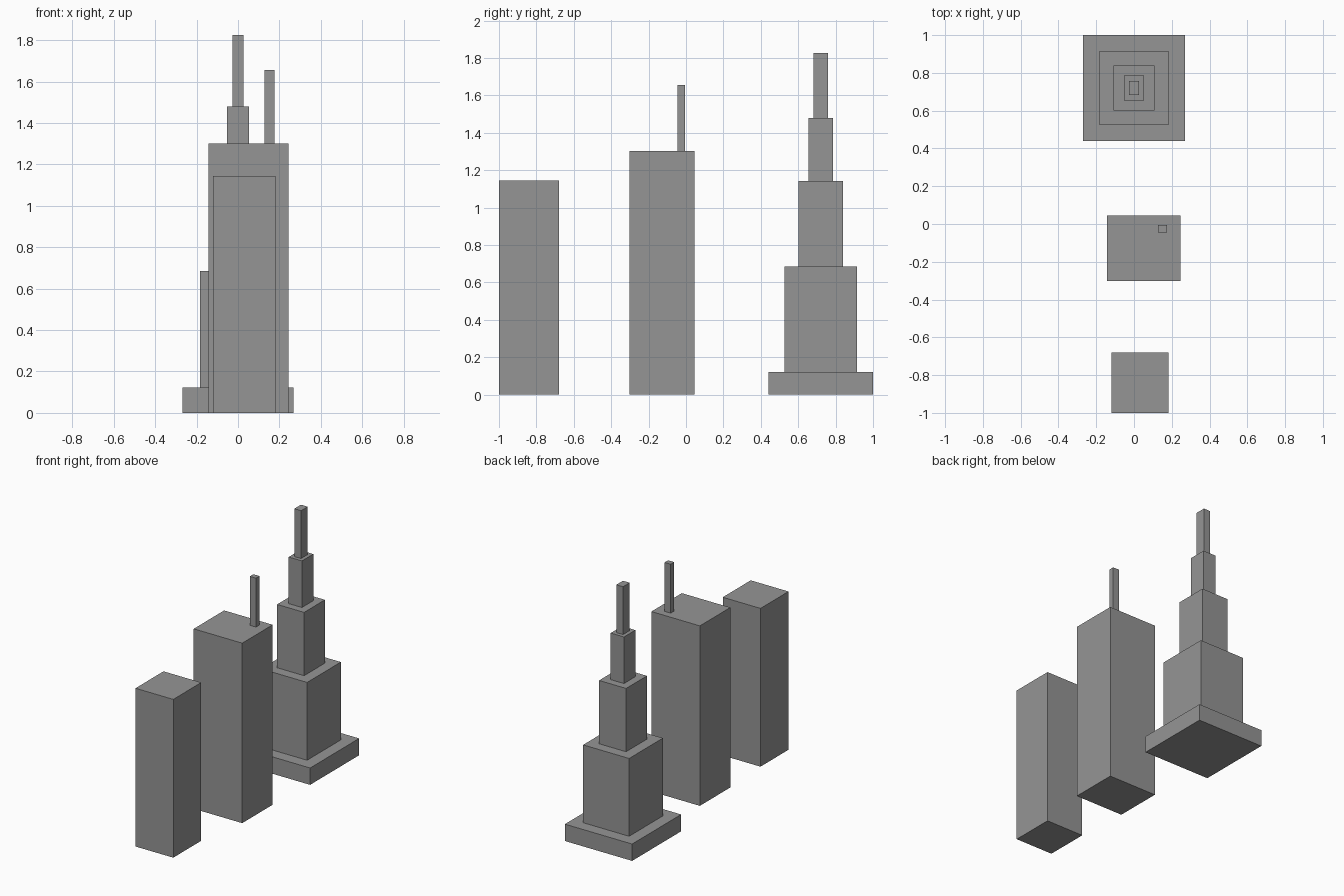
import bpy

if "Cube" in bpy.data.objects:
    bpy.data.objects.remove(bpy.data.objects["Cube"])

# Dark grey shared by every block
grey = bpy.data.materials.new("dark_grey")
grey.diffuse_color = (0.3, 0.3, 0.3, 1)
grey.use_nodes = True
grey.node_tree.nodes["Principled BSDF"].inputs["Base Color"].default_value = grey.diffuse_color


def box(name, x0, x1, y0, y1, z0, z1):
    """Add a block spanning the given extents."""
    bpy.ops.mesh.primitive_cube_add(
        size=1, location=((x0 + x1) / 2, (y0 + y1) / 2, (z0 + z1) / 2))
    ob = bpy.context.object
    ob.name = name
    ob.scale = (x1 - x0, y1 - y0, z1 - z0)
    bpy.ops.object.transform_apply(location=False, rotation=False, scale=True)
    ob.data.materials.append(grey)
    return ob


# Stepped tower at the back: half width, half depth, top height
tiers = [
    ("stepped_tower_base", 0.269, 0.28, 0.122),
    ("stepped_tower_lower", 0.184, 0.193, 0.685),
    ("stepped_tower_middle", 0.108, 0.119, 1.143),
    ("stepped_tower_upper", 0.053, 0.065, 1.48),
    ("stepped_tower_spire", 0.027, 0.038, 1.826),
]
yc, z = 0.72, 0.0
for name, hx, hy, top in tiers:
    box(name, -hx, hx, yc - hy, yc + hy, z, top)
    z = top

# Middle tower with its rooftop antenna
box("middle_tower", -0.143, 0.245, -0.302, 0.046, 0, 1.302)
box("middle_tower_antenna", 0.127, 0.176, -0.046, -0.006, 1.302, 1.656)

# Plain tower at the front
box("front_tower", -0.12, 0.182, -1.0, -0.68, 0, 1.145)
